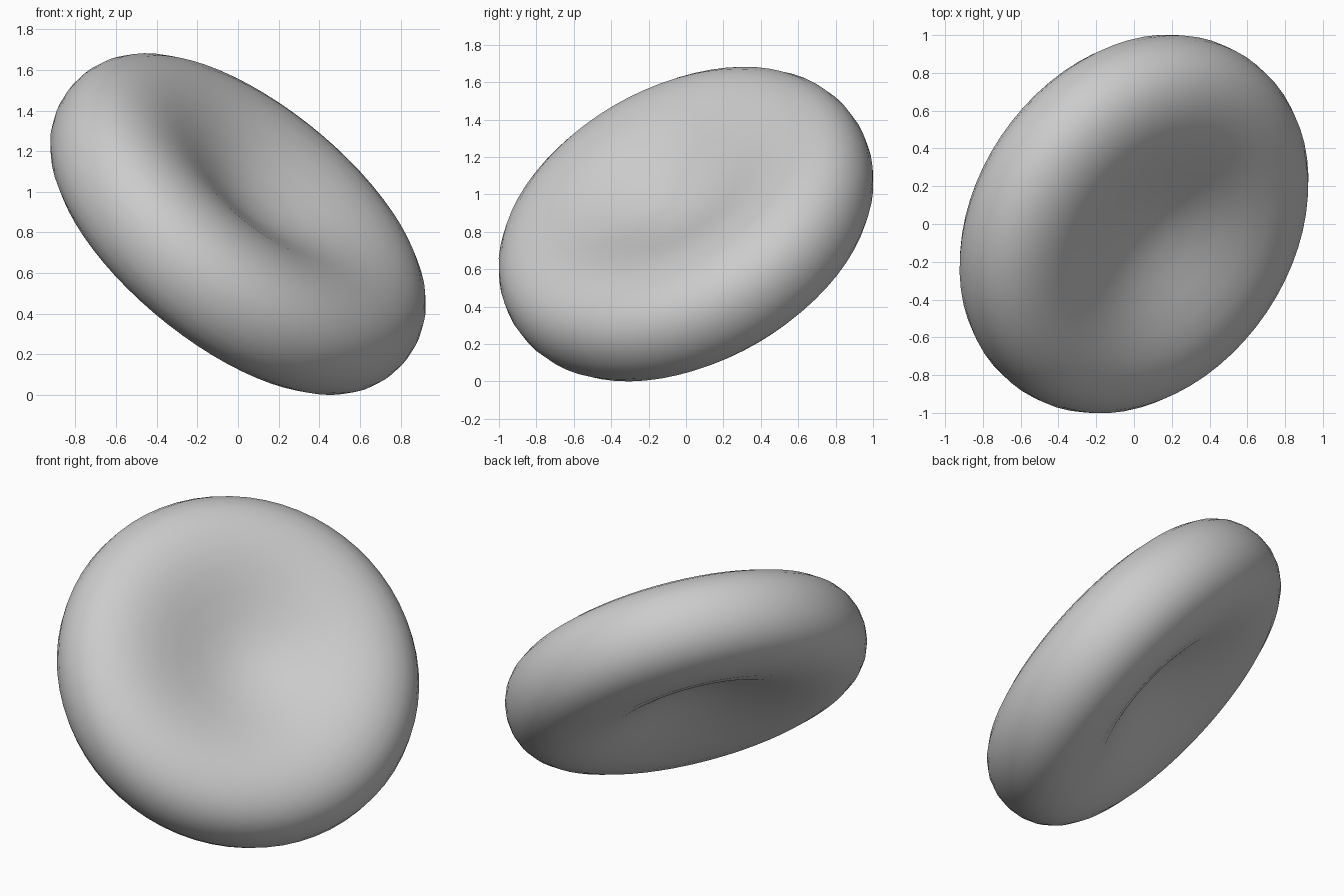
import bpy, bmesh, math
from mathutils import Vector, Matrix

cube = bpy.data.objects.get("Cube")
if cube:
    bpy.data.objects.remove(cube, do_unlink=True)

RADIUS = 1.065
RINGS, STEPS = 24, 64
AXIS = Vector((0.581, -0.400, 0.709))   # direction the upper dimple faces

# Plain grey surface
grey = bpy.data.materials.new("soft_grey")
grey.use_nodes = True
colour = (0.6, 0.6, 0.6, 1)
grey.diffuse_color = colour
grey.node_tree.nodes["Principled BSDF"].inputs["Base Color"].default_value = colour


def profile_point(i):
    """Half cross-section from the lower dimple, round the rim, to the upper."""
    t = math.pi * i / RINGS
    s = math.sin(t)
    bulge = 0.12 + 0.873 * s**2 - 0.845 * s**4 + 0.418 * s**6
    return Vector((s, 0, -math.cos(t) * bulge)) * RADIUS


# Spin the cross-section into a disc dimpled on both sides
bm = bmesh.new()
verts = [bm.verts.new(profile_point(i)) for i in range(RINGS + 1)]
edges = [bm.edges.new(pair) for pair in zip(verts, verts[1:])]
bmesh.ops.spin(bm, geom=verts + edges, cent=(0, 0, 0), axis=(0, 0, 1),
               angle=math.tau, steps=STEPS, use_duplicate=False)
bmesh.ops.remove_doubles(bm, verts=bm.verts, dist=0.0005)
bmesh.ops.recalc_face_normals(bm, faces=bm.faces)

# Tilt the disc and stand it on the ground
tilt = Vector((0, 0, 1)).rotation_difference(AXIS.normalized())
bm.transform(tilt.to_matrix().to_4x4())
lowest = min(v.co.z for v in bm.verts)
bm.transform(Matrix.Translation((0, 0, -lowest)))

for face in bm.faces:
    face.smooth = True
mesh = bpy.data.meshes.new("dimpled_disc")
bm.to_mesh(mesh)
bm.free()
mesh.materials.append(grey)
disc = bpy.data.objects.new("dimpled_disc", mesh)
bpy.context.collection.objects.link(disc)
